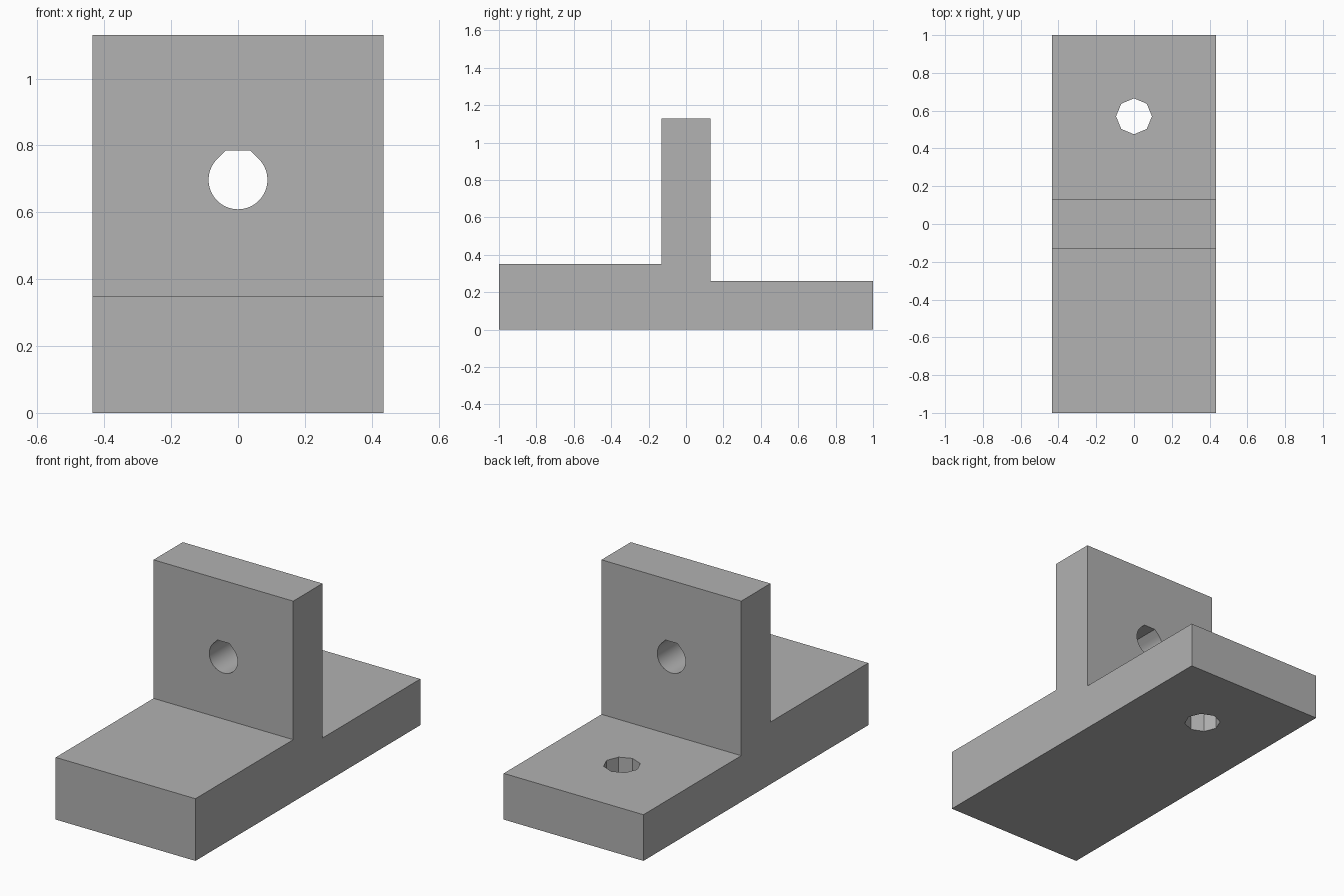
import bpy
from math import sin, cos, pi, tan
from mathutils import Vector

if "Cube" in bpy.data.objects:
    bpy.data.objects.remove(bpy.data.objects["Cube"], do_unlink=True)

HALF_WIDTH = 0.435
HALF_LENGTH = 1.0
HALF_WALL = 0.13
FRONT_TOP, BACK_TOP, WALL_TOP = 0.35, 0.26, 1.13

grey = bpy.data.materials.new("light grey")
grey.use_nodes = True
colour = (0.445, 0.445, 0.445, 1)
grey.diffuse_color = colour
grey.node_tree.nodes["Principled BSDF"].inputs["Base Color"].default_value = colour


def prism(name, outline, shift):
    """Closed solid swept from an outline of 3D points along shift."""
    n = len(outline)
    start = [Vector(p) for p in outline]
    end = [p + Vector(shift) for p in start]
    sides = [(i, (i + 1) % n, (i + 1) % n + n, i + n) for i in range(n)]
    caps = [tuple(reversed(range(n))), tuple(range(n, 2 * n))]
    mesh = bpy.data.meshes.new(name)
    mesh.from_pydata(start + end, [], sides + caps)
    mesh.materials.append(grey)
    obj = bpy.data.objects.new(name, mesh)
    bpy.context.collection.objects.link(obj)
    return obj


# Stepped base and upright wall, as one side profile swept across the width
profile = [(-HALF_LENGTH, 0), (HALF_LENGTH, 0), (HALF_LENGTH, BACK_TOP),
           (HALF_WALL, BACK_TOP), (HALF_WALL, WALL_TOP), (-HALF_WALL, WALL_TOP),
           (-HALF_WALL, FRONT_TOP), (-HALF_LENGTH, FRONT_TOP)]
bracket = prism("bracket", [(-HALF_WIDTH, y, z) for y, z in profile],
                (2 * HALF_WIDTH, 0, 0))

# Octagonal hole down through the rear of the base
r = 0.095
octagon = [(r * cos(i * pi / 4), 0.57 + r * sin(i * pi / 4), -0.1) for i in range(8)]
base_hole = prism("base_hole_cutter", octagon, (0, 0, 0.6))

# Round hole through the wall, with 45 degree shoulders and a flat roof
r, z0, steps = 0.088, 0.697, 48
flat = r * tan(pi / 8)
arc = [0.75 * pi + 1.5 * pi * i / steps for i in range(steps + 1)]
roofed = [(r * cos(a), 0.4, z0 + r * sin(a)) for a in arc]
roofed += [(flat, 0.4, z0 + r), (-flat, 0.4, z0 + r)]
wall_hole = prism("wall_hole_cutter", roofed, (0, -0.8, 0))

# Cut both holes
bpy.context.view_layer.objects.active = bracket
for cutter in (base_hole, wall_hole):
    cutter.hide_render = True
    cut = bracket.modifiers.new("hole", 'BOOLEAN')
    cut.operation = 'DIFFERENCE'
    cut.solver = 'EXACT'
    cut.object = cutter
    bpy.ops.object.modifier_apply(modifier=cut.name)
    bpy.data.objects.remove(cutter, do_unlink=True)

# Smooth the round bore, keep every real edge sharp
bpy.ops.object.select_all(action='DESELECT')
bracket.select_set(True)
bpy.ops.object.shade_smooth_by_angle(angle=pi / 6)
